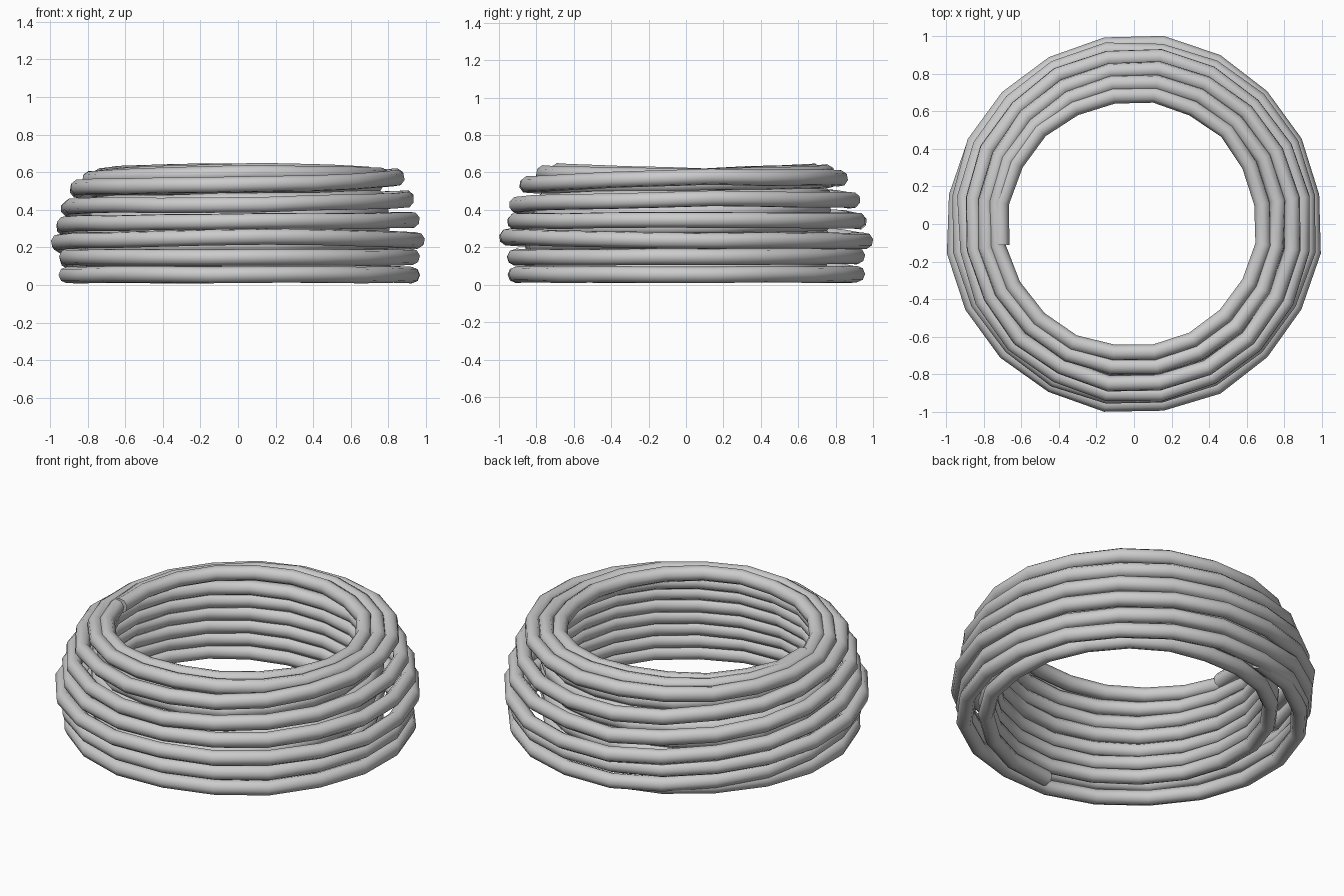
import bpy, math, random

if "Cube" in bpy.data.objects:
    bpy.data.objects.remove(bpy.data.objects["Cube"])

random.seed(4)
SEG = 5         # straight segments per quarter turn
TUBE = 0.044    # tube radius

grey = bpy.data.materials.new("light_grey")
grey.diffuse_color = (0.6, 0.6, 0.6, 1)
grey.use_nodes = True
grey.node_tree.nodes["Principled BSDF"].inputs["Base Color"].default_value = grey.diffuse_color


def coil(name, keys, start):
    """One wound tube through (radius, z) keys spaced a quarter turn apart."""
    pts = []
    for i in range((len(keys) - 1) * SEG + 1):
        k, j = divmod(i, SEG)
        a, b = keys[k], keys[min(k + 1, len(keys) - 1)]
        u = j / SEG
        r = a[0] + (b[0] - a[0]) * u + random.uniform(-0.006, 0.006)
        z = a[1] + (b[1] - a[1]) * u + random.uniform(-0.003, 0.003)
        t = math.radians(start) + math.pi / 2 * i / SEG
        pts.append((r * math.cos(t), r * math.sin(t), z))
    cu = bpy.data.curves.new(name, "CURVE")
    cu.dimensions = "3D"
    cu.bevel_depth = TUBE
    cu.bevel_resolution = 2
    cu.use_fill_caps = True
    sp = cu.splines.new("POLY")
    sp.points.add(len(pts) - 1)
    for p, c in zip(sp.points, pts):
        p.co = (*c, 1)
    ob = bpy.data.objects.new(name, cu)
    bpy.context.collection.objects.link(ob)
    cu.materials.append(grey)
    bpy.ops.object.select_all(action="DESELECT")
    ob.select_set(True)
    bpy.context.view_layer.objects.active = ob
    bpy.ops.object.convert(target="MESH")
    bpy.ops.object.shade_smooth_by_angle(angle=math.radians(50))


# Outer wall and top: each row is one loop, keyed at left, front, right, back
coil("outer_coil", [
    (0.90, 0.055),
    (0.922, 0.055), (0.917, 0.055), (0.937, 0.055), (0.917, 0.055),
    (0.922, 0.15), (0.925, 0.147), (0.935, 0.15), (0.92, 0.152),
    (0.965, 0.23), (0.965, 0.26), (0.96, 0.235), (0.965, 0.235),
    (0.935, 0.325), (0.915, 0.34), (0.935, 0.345), (0.93, 0.34),
    (0.90, 0.42), (0.91, 0.43), (0.90, 0.46), (0.895, 0.45),
    (0.855, 0.52), (0.855, 0.535), (0.855, 0.575), (0.825, 0.57),
    (0.79, 0.56), (0.765, 0.595), (0.77, 0.58), (0.76, 0.60),
    (0.73, 0.57), (0.69, 0.605), (0.693, 0.58), (0.693, 0.607), (0.72, 0.575)], 99)

# Inner wall: loops in the hollows, set towards the front near the bottom
inner = []
for i in range(26):
    f = i / 25
    t = math.radians(-96 + 90 * i)
    r = 0.78 - 0.04 * f ** 2 - 0.07 * (1 - f) * math.sin(t)
    inner.append((r, 0.06 + 0.48 * f))
inner.append((0.765, 0.56))
coil("inner_coil", inner, -96)
